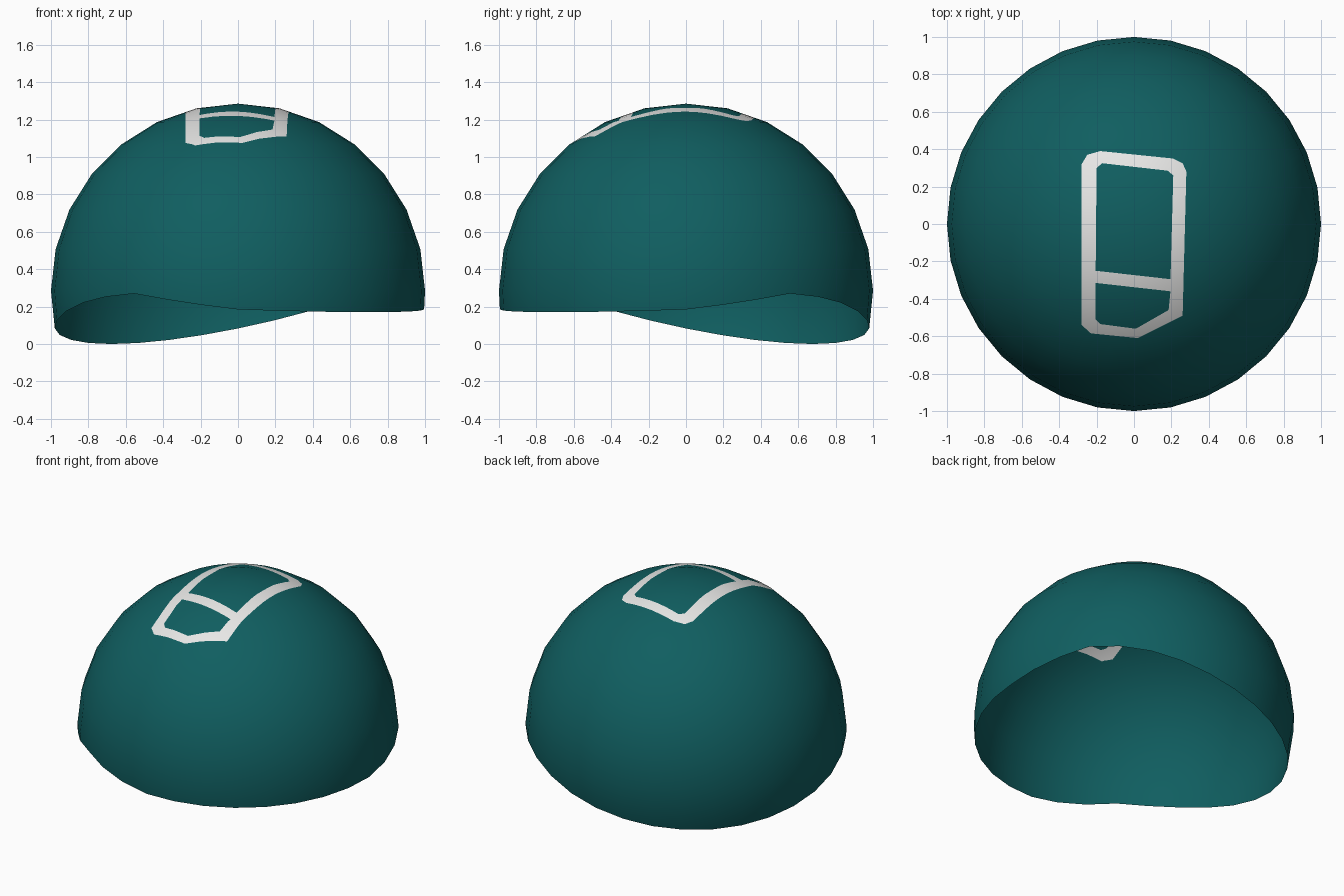
import bpy
import bmesh
from math import cos, sin, pi, sqrt, radians
from mathutils import Vector

if "Cube" in bpy.data.objects:
    bpy.data.objects.remove(bpy.data.objects["Cube"], do_unlink=True)

CENTRE = Vector((0, 0, 0.285))
SEGMENTS, RINGS = 32, 7

# Rim height by position along the axis towards its lowest point
RIM = [(-1, 0.17), (-0.7, 0.185), (-0.15, 0.277), (0.26, 0.21), (0.7, 0.085), (1, 0)]

# Painted band: convex outlines in plan, counter-clockwise
OUTER = [(-0.28, -0.54), (-0.23, -0.585), (0.02, -0.61), (0.26, -0.49), (0.28, 0.28),
         (0.26, 0.325), (0.21, 0.35), (-0.18, 0.39), (-0.25, 0.37), (-0.28, 0.32)]
BACK_WINDOW = [(-0.205, -0.25), (0.195, -0.295), (0.21, 0.26), (0.18, 0.285),
               (-0.17, 0.325), (-0.2, 0.3)]
FRONT_WINDOW = [(-0.205, -0.51), (-0.18, -0.535), (0.01, -0.56), (0.185, -0.46),
                (0.195, -0.36), (-0.205, -0.315)]


def make_material(name, colour):
    mat = bpy.data.materials.new(name)
    mat.use_nodes = True
    mat.diffuse_color = colour
    mat.node_tree.nodes["Principled BSDF"].inputs["Base Color"].default_value = colour
    return mat


def rim_height(angle):
    d = cos(angle - radians(135))
    for (d0, z0), (d1, z1) in zip(RIM, RIM[1:]):
        if d <= d1:
            return z0 + (z1 - z0) * (d - d0) / (d1 - d0)
    return RIM[-1][1]


def edges_of(outline):
    return zip(outline, outline[1:] + outline[:1])


def inside(point, outline):
    return all((bx - ax) * (point.y - ay) - (by - ay) * (point.x - ax) > 0
               for (ax, ay), (bx, by) in edges_of(outline))


# Dome: rings from the crown to the equator, then one row down to the rim
bm = bmesh.new()
angles = [2 * pi * i / SEGMENTS for i in range(SEGMENTS)]
rows = []
for ring in range(1, RINGS + 1):
    t = ring / RINGS * pi / 2
    rows.append([bm.verts.new(CENTRE + Vector((sin(t) * cos(a), sin(t) * sin(a), cos(t))))
                 for a in angles])
rim = []
for a in angles:
    z = rim_height(a)
    r = sqrt(1 - (z - CENTRE.z) ** 2)
    rim.append(bm.verts.new((r * cos(a), r * sin(a), z)))
rows.append(rim)

crown = bm.verts.new(CENTRE + Vector((0, 0, 1)))
for i in range(SEGMENTS):
    j = (i + 1) % SEGMENTS
    bm.faces.new((crown, rows[0][i], rows[0][j]))
    for upper, lower in zip(rows, rows[1:]):
        bm.faces.new((upper[i], lower[i], lower[j], upper[j]))

# Cut the band outlines into the top of the dome
for outline in (OUTER, BACK_WINDOW, FRONT_WINDOW):
    for (ax, ay), (bx, by) in edges_of(outline):
        patch = [f for f in bm.faces if f.calc_center_median().xy.length < 0.75]
        edges = {e for f in patch for e in f.edges}
        verts = {v for f in patch for v in f.verts}
        bmesh.ops.bisect_plane(bm, geom=patch + list(edges) + list(verts), dist=1e-5,
                               plane_co=(ax, ay, 0), plane_no=(by - ay, ax - bx, 0))

# Colour the band
for face in bm.faces:
    c = face.calc_center_median()
    band = inside(c, OUTER) and not inside(c, BACK_WINDOW) and not inside(c, FRONT_WINDOW)
    face.material_index = int(band)
    face.smooth = True

mesh = bpy.data.meshes.new("cap_shell")
bm.to_mesh(mesh)
bm.free()
mesh.materials.append(make_material("deep teal", (0.005, 0.112, 0.117, 1)))
mesh.materials.append(make_material("off white", (0.82, 0.82, 0.81, 1)))

# Round shading across the cut faces
mesh.normals_split_custom_set_from_vertices([(v.co - CENTRE).normalized() for v in mesh.vertices])

cap = bpy.data.objects.new("cap_shell", mesh)
bpy.context.collection.objects.link(cap)
